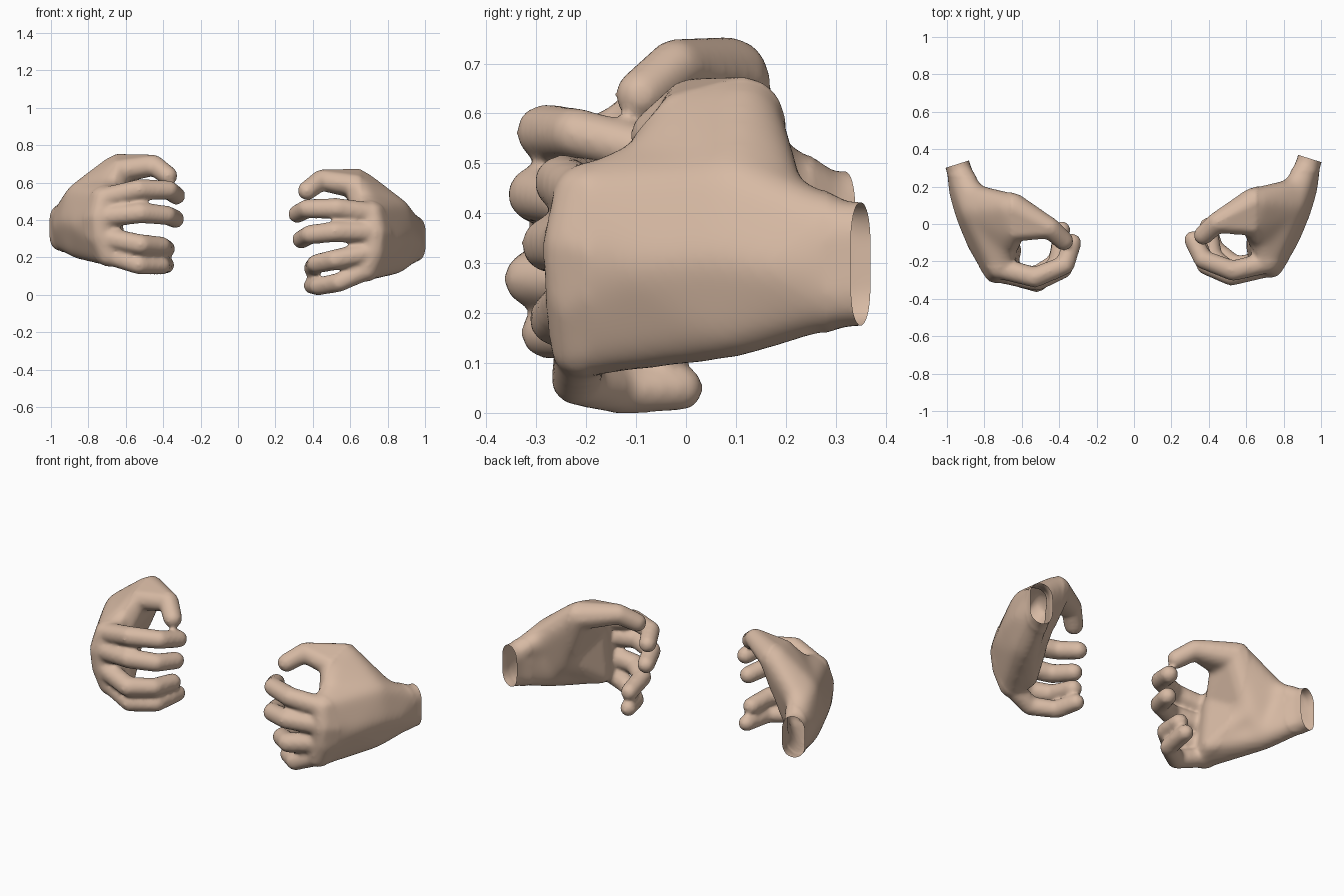
import bpy, bmesh
from mathutils import Vector

if "Cube" in bpy.data.objects:
    bpy.data.objects.remove(bpy.data.objects["Cube"])

skin = bpy.data.materials.new("skin")
skin.diffuse_color = (0.68, 0.49, 0.37, 1)
skin.use_nodes = True
skin.node_tree.nodes["Principled BSDF"].inputs["Base Color"].default_value = skin.diffuse_color

# unit ball reused for every rounded volume
tmp = bmesh.new()
bmesh.ops.create_icosphere(tmp, subdivisions=2, radius=1)
BALL = [v.co.copy() for v in tmp.verts]
tmp.free()


def hull(bm, balls, side, shift):
    """Rounded volume: convex hull around balls (x, y, z, radius)."""
    vs = []
    for x, y, z, r in balls:
        lift = shift.copy()
        if y > 0.25:                      # wrist moves a little less
            lift.z *= 0.75
        for p in BALL:
            c = Vector((x, y, z)) + lift + p * (r + 0.004)
            c.x *= side
            vs.append(bm.verts.new(c))
    res = bmesh.ops.convex_hull(bm, input=vs)
    junk = {g for k in ("geom_interior", "geom_unused") for g in res[k]
            if isinstance(g, bmesh.types.BMVert)}
    bmesh.ops.delete(bm, geom=list(junk), context='VERTS')


# palm landmarks
W1, W2 = (0.958, 0.41, 0.36, 0.06), (0.958, 0.41, 0.24, 0.06)
V1, V2 = (0.928, 0.31, 0.36, 0.062), (0.928, 0.31, 0.235, 0.062)
N = (0.918, 0.20, 0.29, 0.067)
M1, M2 = (0.855, 0.10, 0.45, 0.065), (0.84, 0.10, 0.185, 0.076)
M = (0.878, 0.08, 0.31, 0.072)
B = (0.825, -0.07, 0.30, 0.065)
KNUCKLES = [(0.715, -0.205, 0.435, 0.06), (0.735, -0.222, 0.335, 0.063),
            (0.725, -0.218, 0.23, 0.062), (0.685, -0.21, 0.132, 0.06)]
PAD1, PAD2 = (0.67, -0.10, 0.42, 0.05), (0.65, -0.11, 0.15, 0.05)
# thumb landmarks
ROOT, JOINT = (0.855, 0.175, 0.42, 0.07), (0.645, 0.115, 0.592, 0.08)
BEND, TIP = (0.445, 0.008, 0.613, 0.054), (0.37, -0.06, 0.557, 0.05)
HEEL, WEB = (0.76, 0.10, 0.30, 0.075), (0.632, -0.003, 0.585, 0.058)
WEB2 = (0.685, -0.085, 0.49, 0.056)


def make_hand(name, side, shift, fingers):
    bm = bmesh.new()
    k1, k2, k3, k4 = KNUCKLES
    zero = Vector()
    # wrist, palm and thumb
    for group in ([W1, W2, V1, V2], [V1, V2, N, M, M1, M2],
                  [M, M1, M2, B, k1, k2, PAD1], [M, M1, M2, B, k2, k3],
                  [M, M1, M2, B, k3, k4, PAD2], [k1, PAD1, PAD2, k4, HEEL],
                  [ROOT, V1, M1], [ROOT, JOINT, M1], [ROOT, JOINT, HEEL, M2],
                  [JOINT, WEB, WEB2, M1, PAD1], [WEB2, k1, M1],
                  [HEEL, PAD1, JOINT], [JOINT, WEB, BEND], [BEND, TIP]):
        hull(bm, group, side, shift)
    # four fingers
    for i, (k, joints) in enumerate(zip(KNUCKLES, fingers)):
        f = 0.92 if i == 3 else 1
        start = Vector(k[:3]) + shift
        chain = [(*start, 0.056 * f)]
        chain += [(*j, r * f) for j, r in zip(joints, (0.053, 0.049, 0.047))]
        for a, b in zip(chain, chain[1:]):
            hull(bm, [a, b], side, zero)
    me = bpy.data.meshes.new(name)
    bm.to_mesh(me)
    bm.free()
    ob = bpy.data.objects.new(name, me)
    bpy.context.collection.objects.link(ob)

    # fuse and soften
    m = ob.modifiers.new("fuse", 'REMESH')
    m.mode, m.voxel_size = 'VOXEL', 0.011
    s = ob.modifiers.new("soften", 'SMOOTH')
    s.factor, s.iterations = 0.5, 12
    deps = bpy.context.evaluated_depsgraph_get()
    final = bpy.data.meshes.new_from_object(ob.evaluated_get(deps))
    ob.modifiers.clear()

    # extra softening on the palm, then open the wrist
    bm = bmesh.new()
    bm.from_mesh(final)
    palm = [v for v in bm.verts if abs(v.co.x) > 0.66
            and -0.2 < v.co.y - shift.y < 0.28]
    for _ in range(35):
        bmesh.ops.smooth_vert(bm, verts=palm, factor=0.5, use_axis_x=True,
                              use_axis_y=True, use_axis_z=True)
    cut = Vector((0.94, 0.35, 0.3)) + shift
    cut.x *= side
    bmesh.ops.bisect_plane(bm, geom=bm.verts[:] + bm.edges[:] + bm.faces[:],
                           plane_co=cut, plane_no=(0.3 * side, 0.95, 0),
                           clear_outer=True)
    bmesh.ops.recalc_face_normals(bm, faces=bm.faces[:])
    for f in bm.faces:
        f.smooth = True
        f.material_index = 0
    bm.to_mesh(final)
    bm.free()
    final.materials.clear()
    final.materials.append(skin)
    ob.data = final
    return ob


# finger joints: middle joint, end joint, tip (index to little finger)
make_hand("hand_right_side", 1, Vector((0, 0, 0)), [
    [(0.53, -0.25, 0.462), (0.37, -0.19, 0.46), (0.317, -0.085, 0.432)],
    [(0.52, -0.275, 0.337), (0.385, -0.22, 0.322), (0.338, -0.10, 0.295)],
    [(0.52, -0.26, 0.188), (0.42, -0.18, 0.166), (0.40, -0.03, 0.14)],
    [(0.54, -0.22, 0.066), (0.43, -0.13, 0.045), (0.395, -0.01, 0.05)]])
make_hand("hand_left_side", -1, Vector((0.005, -0.03, 0.08)), [
    [(0.53, -0.285, 0.563), (0.37, -0.22, 0.56), (0.33, -0.10, 0.53)],
    [(0.52, -0.303, 0.438), (0.38, -0.24, 0.425), (0.335, -0.12, 0.405)],
    [(0.52, -0.31, 0.268), (0.41, -0.22, 0.26), (0.385, -0.08, 0.245)],
    [(0.53, -0.28, 0.16), (0.41, -0.20, 0.156), (0.385, -0.03, 0.16)]])
